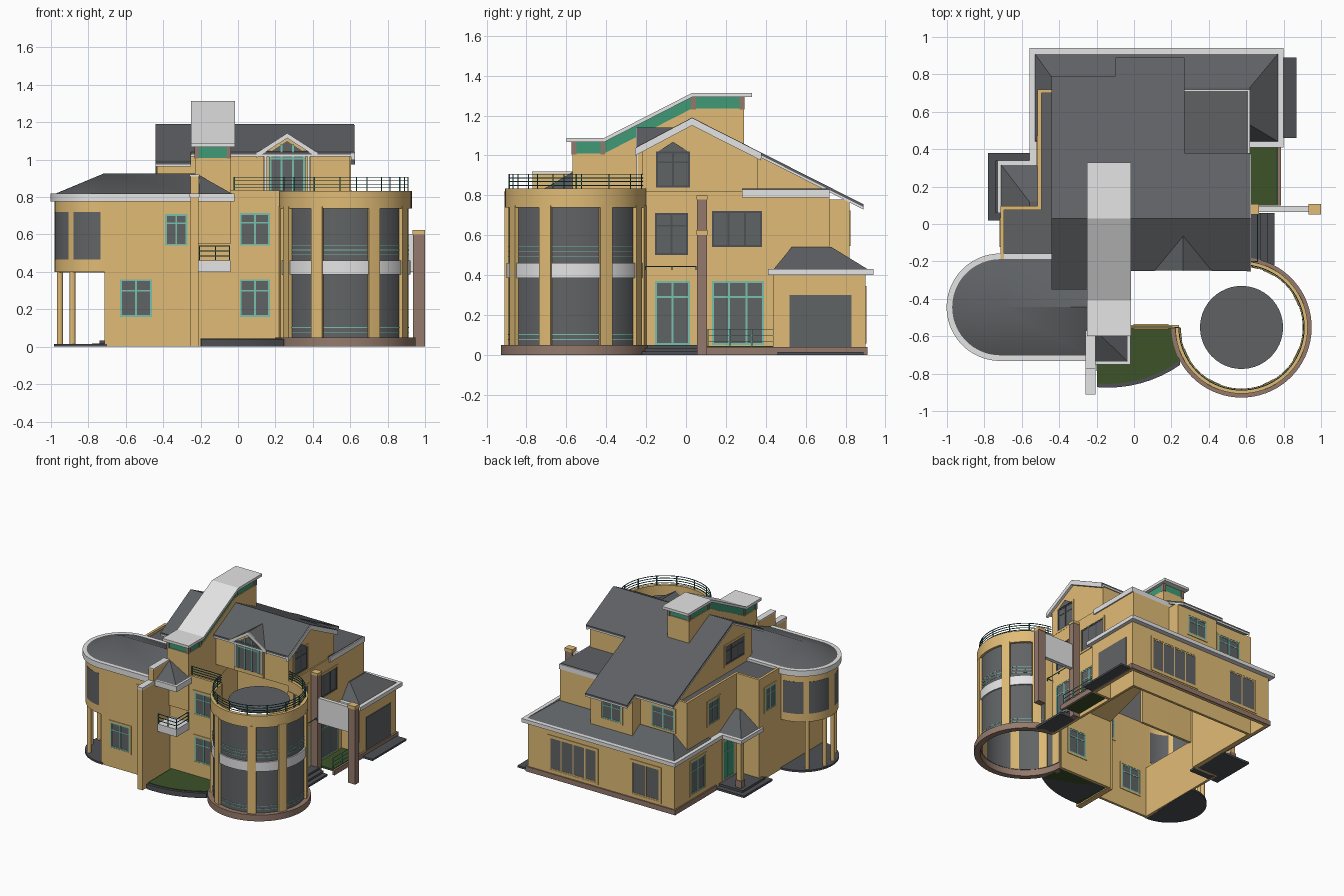
import bpy, bmesh, math
from mathutils import Vector

if "Cube" in bpy.data.objects:
    bpy.data.objects.remove(bpy.data.objects["Cube"])

def material(name, r, g, b):
    m = bpy.data.materials.new(name)
    m.diffuse_color = (r, g, b, 1)
    m.use_nodes = True
    m.node_tree.nodes["Principled BSDF"].inputs["Base Color"].default_value = m.diffuse_color
    return m

TAN = material("tan wall", .75, .50, .18)
SLATE = material("slate roof", .112, .119, .127)
GLASS = material("grey glass", .118, .125, .130)
LIGHT = material("light grey trim", .78, .78, .78)
FRAME = material("pale teal frame", .19, .53, .42)
RAIL = material("dark teal rail", .025, .15, .125)
GREEN = material("green glass", .05, .32, .18)
BROWN = material("brown stone", .30, .195, .15)
LAWN = material("lawn", .045, .085, .022)
DARK = material("dark paving", .075, .08, .088)

def finish(name, mat, bm):
    bmesh.ops.recalc_face_normals(bm, faces=bm.faces)
    me = bpy.data.meshes.new(name)
    bm.to_mesh(me); bm.free()
    me.materials.append(mat)
    ob = bpy.data.objects.new(name, me)
    bpy.context.collection.objects.link(ob)
    return ob

def boxes(name, mat, *items):
    bm = bmesh.new()
    for x0, x1, y0, y1, z0, z1 in items:
        v = bmesh.ops.create_cube(bm, size=1)["verts"]
        for p in v:
            p.co = (x0 + (p.co.x + .5) * (x1 - x0), y0 + (p.co.y + .5) * (y1 - y0),
                    z0 + (p.co.z + .5) * (z1 - z0))
    return finish(name, mat, bm)

def prism(name, mat, pts, axis, a, b):
    """Extrude a 2D profile along x, y or z."""
    put = {"x": lambda p, d: (d, p[0], p[1]), "y": lambda p, d: (p[0], d, p[1]),
           "z": lambda p, d: (p[0], p[1], d)}[axis]
    bm = bmesh.new()
    lo, hi = [[bm.verts.new(put(p, d)) for p in pts] for d in (a, b)]
    n = len(pts)
    bm.faces.new(lo); bm.faces.new(hi)
    for i in range(n):
        bm.faces.new((lo[i], lo[(i + 1) % n], hi[(i + 1) % n], hi[i]))
    return finish(name, mat, bm)

def ribbon(name, mat, pts, z0, z1, t=.02):
    """Upright wall of thickness t following a path, with mitred corners."""
    P = [Vector(p) for p in pts]
    bm, rows = bmesh.new(), []
    for i, p in enumerate(P):
        d = [(P[j + 1] - P[j]).normalized() for j in (i - 1, i) if 0 <= j < len(P) - 1]
        n = [Vector((-e.y, e.x)) for e in d]
        m = sum(n, Vector((0, 0))).normalized()
        m *= t / 2 / max(m.dot(n[0]), .3)
        rows.append([bm.verts.new((*q, z)) for q, z in ((p + m, z0), (p - m, z0), (p - m, z1), (p + m, z1))])
    for a, b in zip(rows, rows[1:]):
        for k in range(4):
            bm.faces.new((a[k], a[(k + 1) % 4], b[(k + 1) % 4], b[k]))
    bm.faces.new(rows[0]); bm.faces.new(rows[-1])
    return finish(name, mat, bm)

def hull(name, mat, pts):
    bm = bmesh.new()
    for p in pts:
        bm.verts.new(p)
    bmesh.ops.convex_hull(bm, input=bm.verts)
    return finish(name, mat, bm)

def rect(x0, x1, y0, y1, z):
    return [(x, y, z) for x in (x0, x1) for y in (y0, y1)]

def arc(cx, cy, r, a0, a1, step=5):
    n = max(2, round(abs(a1 - a0) / step))
    ang = [math.radians(a0 + (a1 - a0) * i / n) for i in range(n + 1)]
    return [(cx + r * math.cos(a), cy + r * math.sin(a)) for a in ang]

def window(name, axis, c, a0, a1, z0, z1, n=2, frame=FRAME, pane=GLASS, transom=.3):
    """Glazed opening in a wall running along axis at offset c."""
    def put(items, d):
        return [(u0, u1, c - d, c + d, w0, w1) if axis == "x" else (c - d, c + d, u0, u1, w0, w1)
                for u0, u1, w0, w1 in items]
    def border(e, w):
        return [(a0 - e, a0 - e + w, z0 - e, z1 + e), (a1 + e - w, a1 + e, z0 - e, z1 + e),
                (a0 - e, a1 + e, z0 - e, z0 - e + w), (a0 - e, a1 + e, z1 + e - w, z1 + e)]
    bars = border(0, .01)
    for i in range(1, n):
        m = a0 + (a1 - a0) * i / n
        bars.append((m - .005, m + .005, z0, z1))
    if transom:
        h = z1 - (z1 - z0) * transom
        bars.append((a0, a1, h - .004, h + .004))
    boxes(name + "_glass", pane, *put([(a0, a1, z0, z1)], .011))
    boxes(name + "_frame", frame, *put(bars, .013))
    boxes(name + "_trim", TAN, *put(border(.014, .014), .015))

def railing(name, pts, z0, z1, rails=4, every=1, mat=RAIL):
    for i in range(rails):
        z = z1 - (z1 - z0) * i / rails
        ribbon(f"{name}_bar_{i}", mat, pts, z - .004, z, .005)
    boxes(name + "_posts", mat, *[(x - .003, x + .003, y - .003, y + .003, z0, z1) for x, y in pts[::every]])

# Main walls
ribbon("main_walls", TAN, [(.60, -.21), (.60, .71), (-.505, .71), (-.505, .085), (-.705, .085), (-.705, -.19)], 0, .82)
ribbon("front_wall", TAN, [(-.23, -.55), (.24, -.55)], 0, .835)
ribbon("ground_back_walls", TAN, [(.60, .45), (.76, .45), (.76, .89), (-.52, .89), (-.52, .08)], 0, .41)
ribbon("rear_bay_walls", TAN, [(.26, .71), (.26, .81), (-.09, .81), (-.09, .71)], .45, .78)
ribbon("plinth", BROWN, [(.775, .1), (.775, .90), (-.53, .90), (-.53, .38)], 0, .04)
boxes("flat_roof_eave", LIGHT, (.25, .62, .28, .72, .79, .83))
boxes("flat_roof", SLATE, (.25, .61, .28, .71, .82, .834))
boxes("left_terraces", SLATE, (-.70, -.42, -.19, .08, .79, .80), (-.50, -.42, .08, .70, .79, .80))

# Third storey under the main gable roof
def roof_z(y):
    return 1.19 - (.53 * (.03 - y) if y < .03 else .506 * (y - .03))

def roof_strip(y0, y1, top, bot):
    ys = (y0, .03, y1)
    return [(y, roof_z(y) + top) for y in ys] + [(y, roof_z(y) + bot) for y in reversed(ys)]

for i, (x0, x1, y0, y1) in enumerate([(-.44, -.25, -.35, .79), (-.25, -.1, -.25, .79),
                                      (-.1, .27, -.25, .89), (.27, .62, -.25, .38)]):
    prism(f"main_roof_{i}", SLATE, roof_strip(y0, y1, 0, -.014), "x", x0, x1)
    prism(f"main_soffit_{i}", LIGHT, roof_strip(y0, y1, -.014, -.026), "x", x0, x1)
prism("gable_fascia", LIGHT, roof_strip(-.255, .375, -.004, -.04), "x", .605, .625)

def gable(y1):
    return [(-.22, .79), (-.22, roof_z(-.22) - .02), (.03, 1.17), (y1, roof_z(y1) - .02), (y1, .79)]
prism("right_gable_wall", TAN, gable(.36), "x", .58, .60)
prism("left_gable_wall", TAN, gable(.71), "x", -.43, -.41)
prism("stepped_back_wall", TAN, gable(.71), "x", .235, .255)
boxes("top_back_wall", TAN, (.25, .60, .34, .36, .79, 1.0))
boxes("top_front_wall", TAN, (-.42, .60, -.22, -.20, .79, 1.04))
window("right_gable_window", "y", .59, -.15, .02, .84, 1.02, 2, DARK)
prism("right_gable_peak_glass", GLASS, [(-.14, 1.02), (-.065, 1.068), (.01, 1.02)], "x", .577, .608)
window("left_gable_window", "y", -.42, -.12, .12, .87, 1.02, 3, DARK)

# Front dormer with pointed window
def chevron(top, bot, e=0):
    return [(.10 - e, 1.035 + top), (.263, 1.14 + top), (.426 + e, 1.035 + top),
            (.426 + e, 1.035 + bot), (.263, 1.14 + bot), (.10 - e, 1.035 + bot)]
prism("dormer_roof", SLATE, chevron(0, -.014), "y", -.248, -.03)
prism("dormer_fascia", LIGHT, chevron(.002, -.025), "y", -.252, -.245)
prism("dormer_wall", TAN, [(.135, .80), (.135, 1.04), (.263, 1.12), (.39, 1.04), (.39, .80)], "y", -.24, -.21)
prism("dormer_glass", GLASS, [(.17, .83), (.17, 1.04), (.263, 1.10), (.356, 1.04), (.356, .83)], "y", -.244, -.21)
boxes("dormer_frame", FRAME, *[(x - .006, x + .006, -.249, -.21, .83, z) for x, z in
      ((.172, 1.04), (.232, 1.08), (.294, 1.08), (.354, 1.04))], (.17, .356, -.249, -.21, 1.0, 1.012))
boxes("dormer_side_trim", LIGHT, (.14, .155, -.249, -.21, .83, 1.04), (.371, .386, -.249, -.21, .83, 1.04))

# Skylight tower with stepped light roof
def ramp(y0, y1, lo, hi):
    line = [(y0, 1.0), (-.41, 1.0), (.03, 1.225), (y1, 1.225)]
    return [(y, z + hi) for y, z in line] + [(y, z + lo) for y, z in reversed(line)]
prism("tower_walls", TAN, [(-.57, .55), (-.57, 1.01), (-.41, 1.01), (.03, 1.235), (.29, 1.235), (.29, .82)], "x", -.23, -.04)
prism("tower_glass", GREEN, ramp(-.565, .285, .01, .07), "x", -.226, -.044)
prism("tower_roof", LIGHT, ramp(-.60, .33, .067, .088), "x", -.25, -.017)
boxes("tower_posts", BROWN, *[(x, x + .022, y, y + .025, z, z + .07) for x in (-.232, -.06)
      for y, z in ((-.573, 1.005), (-.43, 1.005), (.025, 1.23), (.268, 1.23))])

# Left wing with rounded end
def stadium(r, x1=-.23):
    return [(x1, -.445 + r)] + arc(-.715, -.445, r, 90, 270) + [(x1, -.445 - r)]
ribbon("wing_upper_wall", TAN, stadium(.255), .40, .78)
ribbon("wing_ground_wall", TAN, [(-.705, -.19), (-.705, -.70), (-.23, -.70)], 0, .41)
prism("wing_upper_floor", TAN, stadium(.25, -.70), "z", .398, .41)
prism("wing_porch_floor", DARK, stadium(.27, -.70), "z", 0, .015)
prism("wing_eave", LIGHT, stadium(.287), "z", .775, .82)
hull("wing_roof", SLATE, [(x, y, .82) for x, y in stadium(.257)] + [(-.72, -.445, .925), (-.23, -.445, .925)])
for i, (a, b) in enumerate([(94, 128), (136, 172), (188, 224), (232, 266)]):
    ribbon(f"wing_curved_glass_{i}", GLASS, arc(-.715, -.445, .255, a, b), .465, .72, .024)
for i, a in enumerate((134, 168, 192, 226)):
    prism(f"wing_column_{i}", TAN, arc(*arc(-.715, -.445, .243, a, a)[0], .016, 0, 330, 30), "z", .01, .40)
window("wing_ground_window", "x", -.70, -.63, -.46, .16, .36, 2)
window("wing_upper_window", "x", -.70, -.39, -.27, .54, .71, 2)

# Fin wall, corner bay roof and small balcony
boxes("fin_wall", TAN, (-.255, -.21, -.91, -.73, 0, .80), (-.255, -.21, -.77, -.55, 0, .91))
boxes("fin_cap", LIGHT, (-.258, -.207, -.912, -.77, .80, .82), (-.258, -.207, -.772, -.57, .91, .92))
boxes("bay_eave", LIGHT, (-.21, -.02, -.75, -.56, .775, .82))
hull("bay_roof", SLATE, rect(-.21, -.035, -.735, -.56, .82) + [(-.205, -.57, .915)])
boxes("balcony_slab", LIGHT, (-.21, -.04, -.72, -.56, .40, .46))
railing("balcony_rail", [(-.205, -.715), (-.12, -.715), (-.045, -.715), (-.045, -.565)], .46, .54, 3)
for n, z in (("lower", .16), ("upper", .54)):
    window(f"front_{n}_window", "x", -.55, .01, .17, z, z + (.20 if z < .3 else .175), 2)

# Round glazed tower
C = (.575, -.553)
def ring(name, mat, r, t, z0, z1, a0=-180, a1=85):
    return ribbon(name, mat, arc(*C, r, a0, a1), z0, z1, t)
ring("round_base", BROWN, .3525, .045, 0, .05)
ring("round_glass", GLASS, .332, .01, .05, .75)
ring("round_band", LIGHT, .338, .02, .385, .46)
ring("round_parapet", TAN, .341, .026, .74, .833)
for i, a in enumerate((-174, -154, -116, -64, -26, 26, 64, 80)):
    ring(f"round_column_{i}", TAN, .340, .032, .05, .75, a - 5.5, a + 5.5)
for i, z in enumerate((.075, .10, .49, .515, .54)):
    ring(f"round_inner_rail_{i}", FRAME, .3365, .004, z, z + .004)
prism("round_ceiling_disc", SLATE, arc(*C, .222, 0, 352, 8), "z", .795, .805)
railing("roof_rail", [(-.02, -.55), (.06, -.55), (.15, -.55)] + arc(*C, .335, -180, 85), .833, .908, 4, 5)

# Back skirt roof over garage and rear rooms
boxes("skirt_eave", LIGHT, (-.56, .80, .72, .94, .40, .43), (.61, .80, .41, .94, .40, .43), (-.56, -.51, .34, .94, .40, .43))
hull("skirt_roof", SLATE, rect(-.53, .77, .44, .91, .43) + rect(-.40, .62, .53, .73, .54))
boxes("garage_door", GLASS, (.745, .775, .52, .83, .03, .30))
boxes("garage_apron", DARK, (.76, .87, .46, .89, 0, .015))

# Right side openings, steps, lawn and pillars
window("right_entry_door", "y", .60, -.155, .02, .05, .37, 2, transom=.25)
window("right_garden_door", "y", .60, .13, .39, .05, .37, 3, transom=.25)
window("right_stair_window", "y", .60, -.155, .01, .50, .71, 2, DARK)
window("right_upper_window", "y", .60, .13, .38, .54, .72, 3, DARK, transom=0)
boxes("entry_steps", DARK, (.60, .75, -.22, .06, 0, .017), (.60, .715, -.21, .06, .017, .034), (.60, .68, -.20, .06, .034, .05))
railing("entry_canopy_rail", [(.61, -.2), (.66, -.2), (.66, -.07), (.66, .05)], .425, .445, 1)
boxes("side_lawn", LAWN, (.61, .77, .10, .44, .03, .045))
railing("side_lawn_rail", [(.765, .11 + .055 * i) for i in range(7)], .04, .13, 3, 2, FRAME)
boxes("pillars", BROWN, (.61, .665, .055, .105, 0, .78), (.935, 1.0, .055, .105, 0, .60))
boxes("pillar_caps", TAN, (.607, .668, .052, .108, .78, .80), (.932, 1.0, .052, .108, .60, .625))
boxes("pillar_panel", LIGHT, (.66, .94, .065, .095, .40, .60))

# Front lawn with curved border
for n, m, r, z in (("front_lawn_border", DARK, .675, .04), ("front_lawn", LAWN, .655, .045)):
    prism(n, m, arc(-.14, -.2, r, 265, 305) + [(.24, -.56), (-.2, -.56)], "z", 0, z)

# Back and left openings
window("back_wide_window", "x", .89, .16, .58, .07, .33, 4, TAN, transom=0)
window("back_narrow_window", "x", .89, -.40, -.15, .07, .33, 2, TAN, transom=0)
window("rear_bay_window", "x", .81, 0, .17, .56, .71)
window("rear_upper_window", "x", .71, -.40, -.20, .56, .73)
window("left_ground_window", "y", -.52, .52, .70, .08, .34)
window("left_upper_window", "y", -.505, .32, .46, .54, .72)
window("left_front_upper_window", "y", -.705, -.11, .02, .54, .72)
window("left_door", "y", -.52, .15, .29, .04, .35, 2, FRAME, GREEN)

# Left porch
boxes("porch_steps", DARK, (-.78, -.52, .02, .38, 0, .017), (-.74, -.52, .06, .34, .017, .034))
boxes("porch_column", TAN, (-.705, -.665, .27, .31, .03, .40))
boxes("porch_column_base", BROWN, (-.71, -.66, .265, .315, .03, .09))
boxes("porch_eave", LIGHT, (-.73, -.51, .06, .34, .40, .43))
hull("porch_roof", SLATE, rect(-.71, -.51, .09, .315, .43) + rect(-.56, -.51, .09, .12, .54))

# Smooth the curved parts, keep edges crisp
bpy.ops.object.select_all(action="SELECT")
bpy.context.view_layer.objects.active = bpy.context.selected_objects[0]
bpy.ops.object.shade_smooth_by_angle(angle=math.radians(20))
